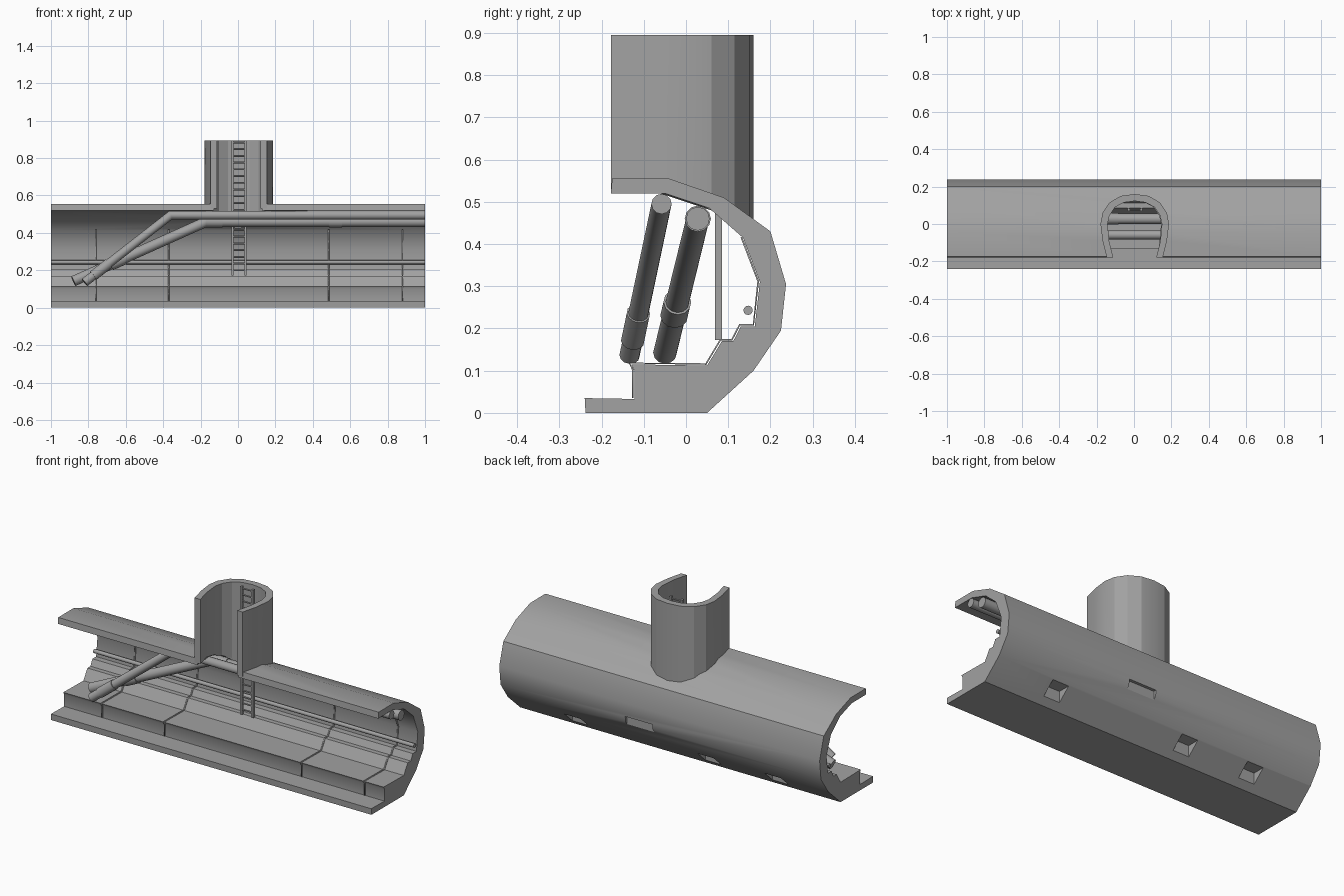
import bpy, bmesh, math
from mathutils import Vector

cube = bpy.data.objects.get("Cube")
if cube:
    bpy.data.objects.remove(cube)

concrete = bpy.data.materials.new("concrete_grey")
concrete.use_nodes = True
GREY = (0.36, 0.36, 0.36, 1)
concrete.diffuse_color = GREY
concrete.node_tree.nodes["Principled BSDF"].inputs["Base Color"].default_value = GREY


def finish(name, bm, angle=30):
    bmesh.ops.recalc_face_normals(bm, faces=bm.faces)
    mesh = bpy.data.meshes.new(name)
    bm.to_mesh(mesh)
    bm.free()
    ob = bpy.data.objects.new(name, mesh)
    bpy.context.collection.objects.link(ob)
    mesh.materials.append(concrete)
    smooth(ob, angle)
    return ob


def select(ob):
    bpy.ops.object.select_all(action="DESELECT")
    ob.select_set(True)
    bpy.context.view_layer.objects.active = ob


def smooth(ob, angle):
    select(ob)
    bpy.ops.object.shade_smooth_by_angle(angle=math.radians(angle))


def prism(name, points, offset, angle=30):
    """Closed polygon of 3D points pushed along an offset."""
    bm = bmesh.new()
    face = bm.faces.new([bm.verts.new(p) for p in points])
    out = bmesh.ops.extrude_face_region(bm, geom=[face])
    moved = [v for v in out["geom"] if isinstance(v, bmesh.types.BMVert)]
    bmesh.ops.translate(bm, verts=moved, vec=offset)
    return finish(name, bm, angle)


def box(name, x, y, z):
    pts = [(x[0], y[0], z[0]), (x[1], y[0], z[0]), (x[1], y[1], z[0]), (x[0], y[1], z[0])]
    return prism(name, pts, (0, 0, z[1] - z[0]))


def tube(name, a, b, radius, sides=12):
    """Straight capped cylinder between two points."""
    a, b = Vector(a), Vector(b)
    bm = bmesh.new()
    bmesh.ops.create_cone(bm, cap_ends=True, segments=sides, radius1=radius,
                          radius2=radius, depth=(b - a).length)
    bmesh.ops.rotate(bm, verts=bm.verts, matrix=(b - a).to_track_quat("Z", "Y").to_matrix())
    bmesh.ops.translate(bm, verts=bm.verts, vec=(a + b) / 2)
    return finish(name, bm, 35)


def pipe(name, path, radius, sides=12):
    """Bent capped pipe with a mitred ring at each path point."""
    path = [Vector(p) for p in path]
    bm = bmesh.new()
    rings = []
    for i, p in enumerate(path):
        before = (p - path[max(i - 1, 0)]).normalized()
        after = (path[min(i + 1, len(path) - 1)] - p).normalized()
        t = (before + after).normalized()
        side = t.cross(Vector((0, 1, 0))).normalized()
        up = side.cross(t)
        angles = [2 * math.pi * k / sides for k in range(sides)]
        rings.append([bm.verts.new(p + radius * (side * math.cos(a) + up * math.sin(a)))
                      for a in angles])
    for r, s in zip(rings, rings[1:]):
        for k in range(sides):
            n = (k + 1) % sides
            bm.faces.new((r[k], r[n], s[n], s[k]))
    bm.faces.new(rings[0])
    bm.faces.new(rings[-1])
    return finish(name, bm, 35)


# Tunnel shell: cross-section in y, z
outer = [(-.238, 0), (.05, 0), (.16, .10), (.225, .195), (.237, .305), (.2, .43),
         (.09, .51), (-.04, .555), (-.175, .555)]
inner = [(-.178, .52), (-.05, .52), (.055, .485), (.135, .415), (.175, .31), (.163, .205),
         (.13, .205), (.112, .17), (.085, .17), (.05, .112), (-.13, .115), (-.122, .1),
         (-.122, .033), (-.24, .035)]
tunnel = prism("tunnel_shell", [(-1, y, z) for y, z in outer + inner], (2, 0, 0))

# Shaft plan: half outlines mirrored into a U open to the front
half_out = [(.15, -.178), (.172, -.09), (.183, 0), (.172, .06), (.135, .115), (.075, .15), (0, .16)]
half_in = [(.115, -.178), (.137, -.09), (.145, 0), (.135, .045), (.105, .09), (.058, .115), (0, .123)]


def arch(half):
    return half + [(-x, y) for x, y in half[-2::-1]]


# Shaft opening through the roof, and wall recesses on the back
cutters = [prism("shaft_cutter",
                 [(x, y if y > -.17 else -.3, .4) for x, y in arch(half_in)], (0, 0, .3))]
for x in (.6, -.23, -.65):
    cutters.append(box("recess_cutter", (x - .05, x + .05), (.085, .3), (.01, .095)))
cutters.append(box("recess_cutter", (.05, .22), (.212, .3), (.15, .225)))
for cutter in cutters:
    cutter.hide_render = True
    mod = tunnel.modifiers.new("cut", "BOOLEAN")
    mod.object = cutter
    mod.solver = "EXACT"
    select(tunnel)
    bpy.ops.object.modifier_apply(modifier=mod.name)
for cutter in cutters:
    bpy.data.objects.remove(cutter)
smooth(tunnel, 40)

# Shaft wall, with its foot following the slope of the roof
plan = arch(half_out) + arch(half_in)[::-1]
shaft = prism("shaft_wall", [(x + .004, y, .895) for x, y in plan], (0, 0, -.365), 20)
for v in shaft.data.vertices:
    if v.co.z < .7:
        v.co.z = .53 - .5 * max(0, v.co.y + .04)

# Panel seams along the inside of the shell
for x in (-.76, -.37, .485, .88):
    bm = bmesh.new()
    line = [[bm.verts.new((x + dx, y - .002, z + .002)) for y, z in inner[3:13]]
            for dx in (-.003, .003)]
    for i in range(len(line[0]) - 1):
        bm.faces.new((line[0][i], line[0][i + 1], line[1][i + 1], line[1][i]))
    seam = finish("panel_seam", bm)
    seam.modifiers.new("thickness", "SOLIDIFY").thickness = .004

# Two large bent pipes with collars
front_path = [Vector(p) for p in ((1, -.058, .495), (-.36, -.058, .495), (-.82, -.134, .135))]
rear_path = [Vector(p) for p in ((1, .028, .46), (-.17, .028, .46), (-.88, -.05, .142))]
pipe("front_pipe", front_path, .024)
pipe("rear_pipe", rear_path, .028)


def collar(name, a, b, start, end, radius):
    tube(name, a.lerp(b, start), a.lerp(b, end), radius)


collar("front_pipe_collar", front_path[1], front_path[2], .72, .9, .028)
collar("rear_pipe_collar", rear_path[1], rear_path[2], .62, .72, .033)
collar("rear_pipe_collar", rear_path[0], rear_path[1], .38, .44, .031)
collar("rear_pipe_elbow_collar", rear_path[0], rear_path[1], .925, 1, .031)

# Thin conduit on the back wall
tube("wall_conduit", (-1, .147, .243), (1, .147, .243), .011)

# Ladder
for x in (-.03, .04):
    box("ladder_rail", (x - .006, x + .006), (.069, .085), (.173, .895))
for i in range(20):
    z = .2 + i * .036
    tube("ladder_rung", (-.03, .077, z), (.04, .077, z), .005, 6)
